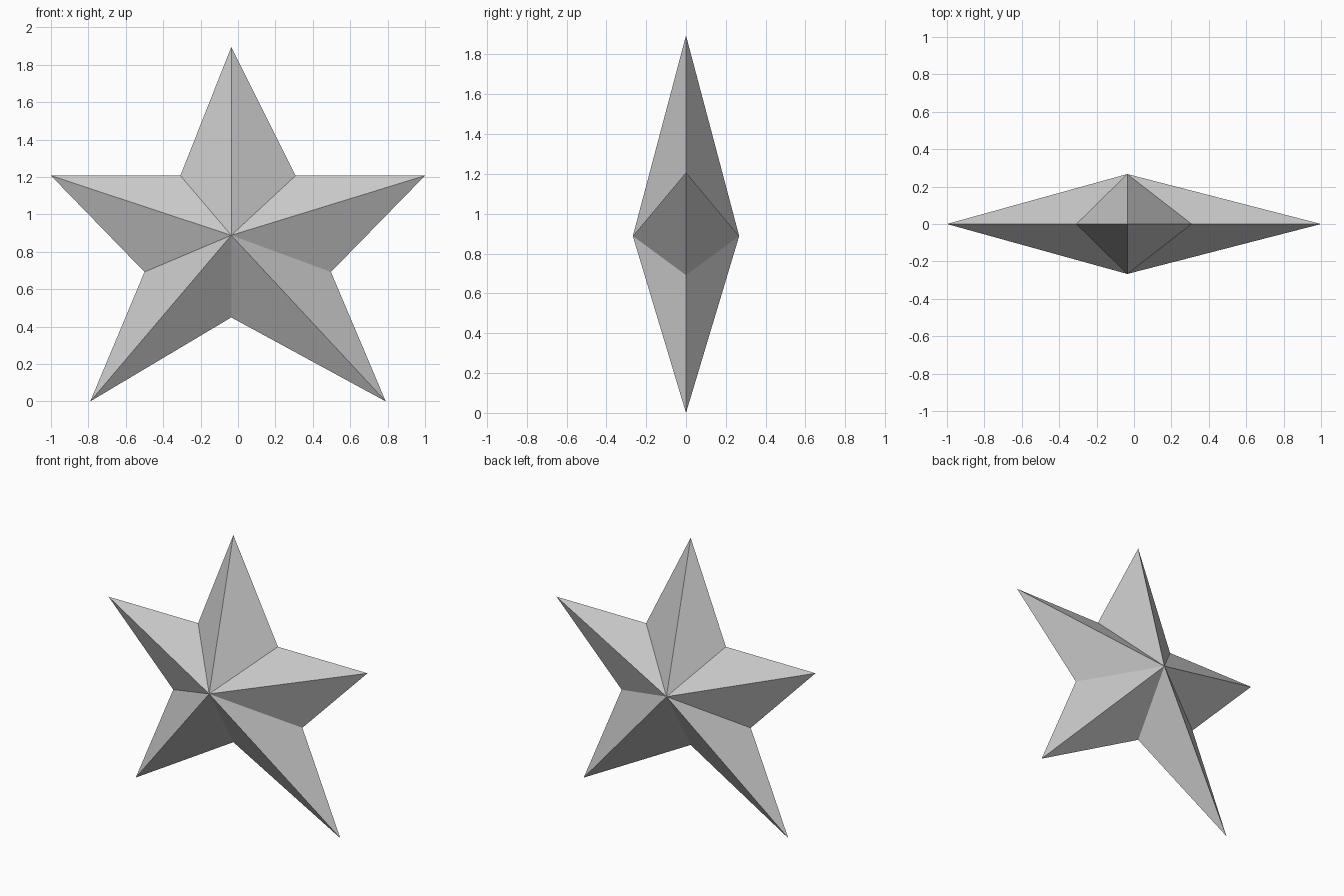
import bpy
import bmesh

if "Cube" in bpy.data.objects:
    bpy.data.objects.remove(bpy.data.objects["Cube"])

# Star outline (x, z), clockwise from the top point; the centre line sits slightly left
CX = -0.036
outline = [
    (CX, 1.895), (0.308, 1.207), (1.0, 1.207), (0.497, 0.692), (0.79, 0.0),
    (CX, 0.449), (-0.79, 0.0), (-0.5, 0.692), (-1.0, 1.207), (-0.308, 1.207),
]
centre_z, half_depth = 0.888, 0.267

# Flat-sided star: the rim rises to one apex at the front and one at the back
bm = bmesh.new()
rim = [bm.verts.new((x, 0, z)) for x, z in outline]
for y in (-half_depth, half_depth):
    apex = bm.verts.new((CX, y, centre_z))
    for a, b in zip(rim, rim[1:] + rim[:1]):
        bm.faces.new((a, b, apex))
bmesh.ops.recalc_face_normals(bm, faces=bm.faces)

mesh = bpy.data.meshes.new("star")
bm.to_mesh(mesh)
bm.free()
bpy.context.collection.objects.link(bpy.data.objects.new("star", mesh))
